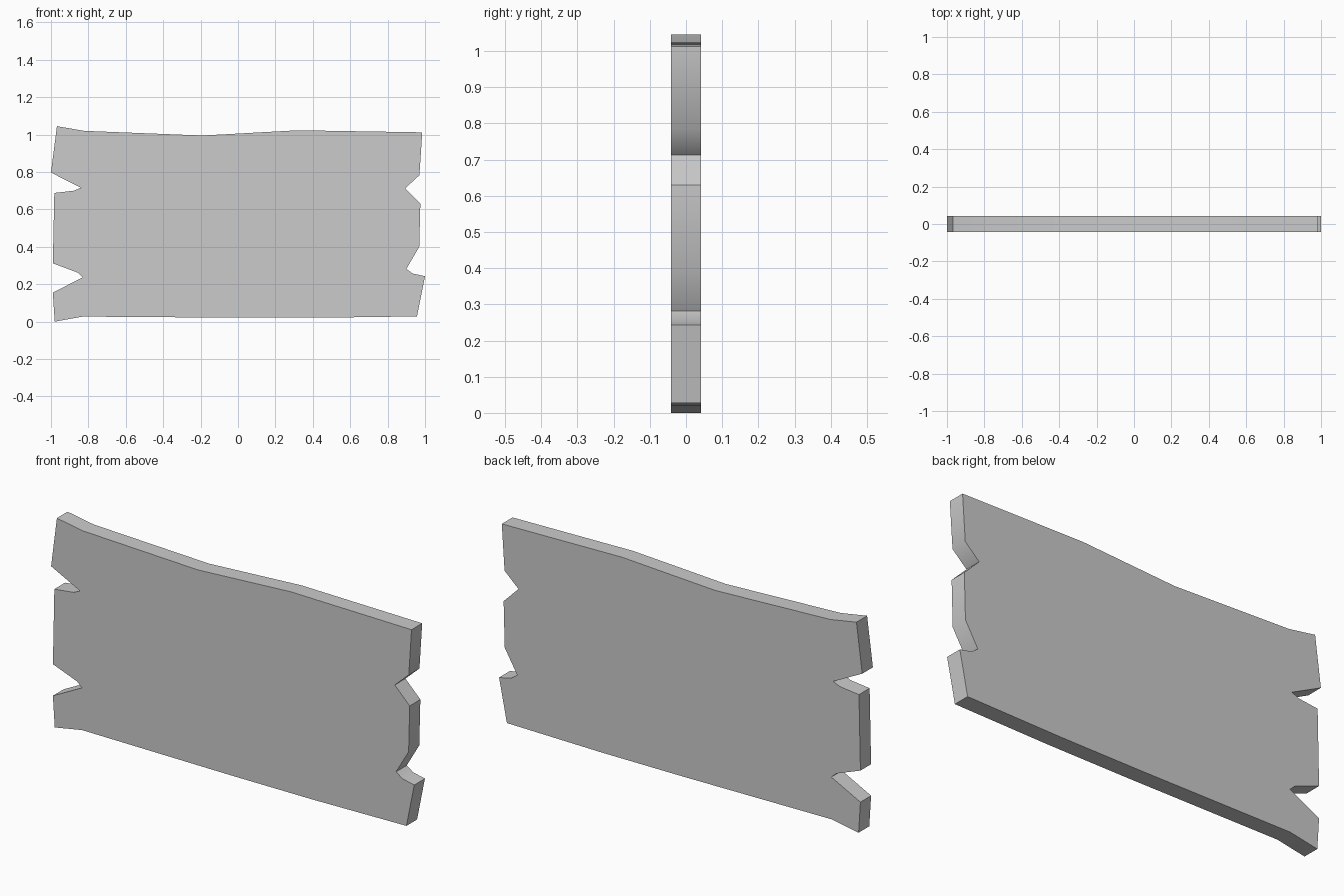
import bpy, bmesh, math

if "Cube" in bpy.data.objects:
    bpy.data.objects.remove(bpy.data.objects["Cube"])

HALF_THICKNESS = 0.042

# Weathered board outline (x, z), clockwise from the top left corner
top = [(-0.968, 1.045), (-0.824, 1.02), (-0.19, 0.995), (0.32, 1.023), (0.985, 1.012)]
right = [(0.97, 0.783), (0.893, 0.712), (0.975, 0.63), (0.969, 0.40),
         (0.90, 0.282), (0.935, 0.257), (1.0, 0.243)]
bottom = [(0.957, 0.028), (0.44, 0.021), (0.0, 0.021), (-0.83, 0.027), (-0.98, 0.0)]
left = [(-0.99, 0.155), (-0.83, 0.237), (-0.857, 0.262), (-0.99, 0.312),
        (-0.982, 0.688), (-0.877, 0.70), (-0.84, 0.716), (-1.0, 0.797)]
outline = top + right + bottom + left

# Front face, extruded through to the back
bm = bmesh.new()
face = bm.faces.new([bm.verts.new((x, -HALF_THICKNESS, z)) for x, z in outline])
extruded = bmesh.ops.extrude_face_region(bm, geom=[face], use_keep_orig=True)
verts = [g for g in extruded["geom"] if isinstance(g, bmesh.types.BMVert)]
bmesh.ops.translate(bm, verts=verts, vec=(0, 2 * HALF_THICKNESS, 0))
bmesh.ops.recalc_face_normals(bm, faces=bm.faces)

mesh = bpy.data.meshes.new("sign_board")
bm.to_mesh(mesh)
bm.free()
board = bpy.data.objects.new("sign_board", mesh)
bpy.context.collection.objects.link(board)

# Soft wear along the rim, crisp front and back edges
bpy.context.view_layer.objects.active = board
board.select_set(True)
bpy.ops.object.shade_smooth_by_angle(angle=math.radians(45))
